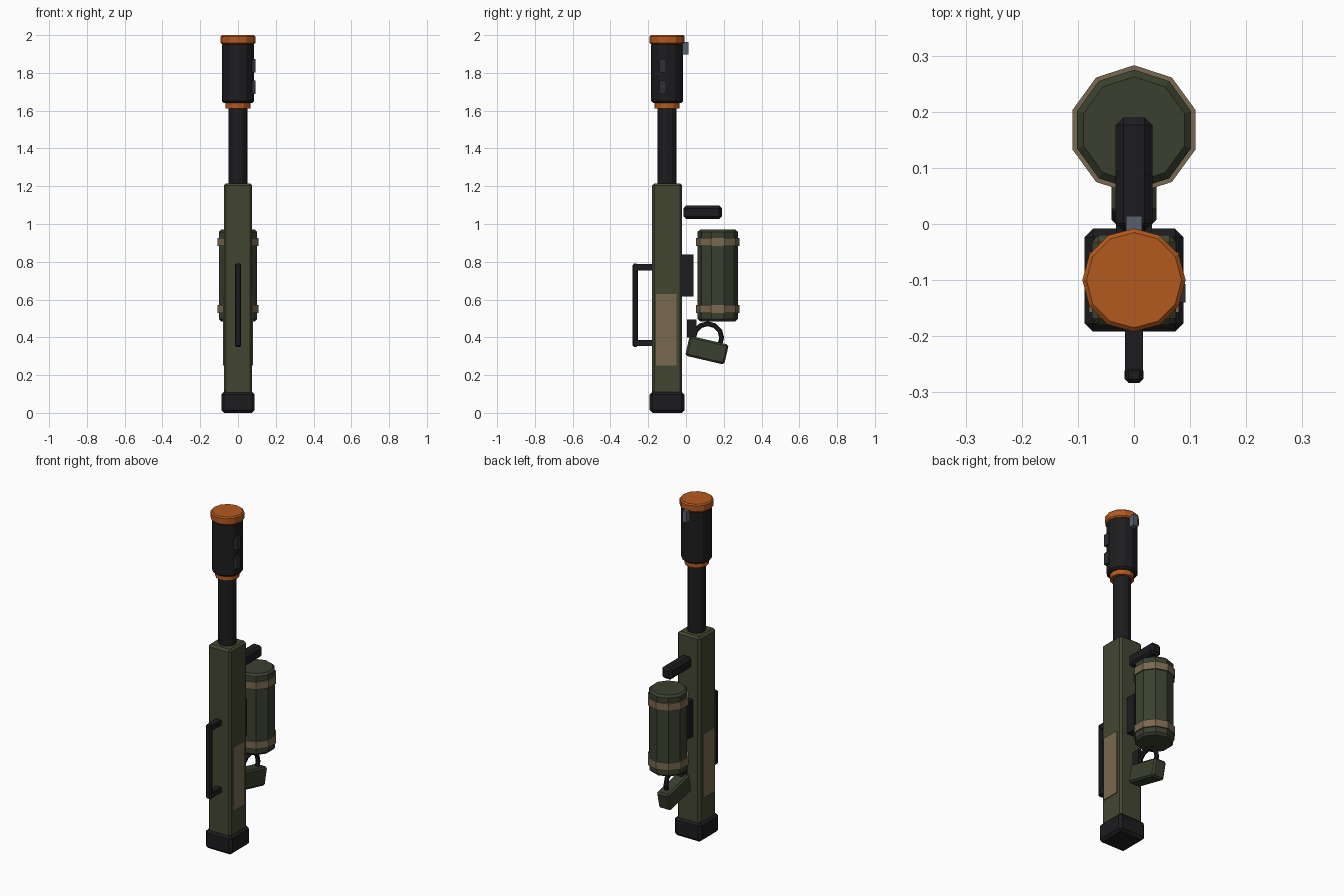
import bpy, math

if "Cube" in bpy.data.objects:
    bpy.data.objects.remove(bpy.data.objects["Cube"])

def material(name, rgb):
    m = bpy.data.materials.new(name)
    m.diffuse_color = (*rgb, 1)
    m.use_nodes = True
    m.node_tree.nodes["Principled BSDF"].inputs["Base Color"].default_value = m.diffuse_color
    return m

OLIVE = material("olive", (0.055, 0.062, 0.031))
DARK_OLIVE = material("dark_olive", (0.042, 0.051, 0.028))
BLACK = material("black", (0.012, 0.012, 0.014))
ORANGE = material("orange", (0.45, 0.10, 0.013))
TAN = material("tan", (0.19, 0.14, 0.08))
SLATE = material("slate", (0.10, 0.12, 0.15))
CHARCOAL = material("charcoal", (0.03, 0.03, 0.034))

def finish(name, mat, bevel):
    ob = bpy.context.object
    ob.name = name
    ob.data.materials.append(mat)
    if bevel:
        mod = ob.modifiers.new("bevel", 'BEVEL')
        mod.width = bevel
        mod.segments = 1
        mod.limit_method = 'ANGLE'
        mod.angle_limit = math.radians(50)
    return ob

def box(name, x, y, z, mat, bevel=0.0):
    """Box from (min, max) ranges on each axis."""
    bpy.ops.mesh.primitive_cube_add(size=1, location=[sum(r) / 2 for r in (x, y, z)])
    ob = bpy.context.object
    ob.scale = [r[1] - r[0] for r in (x, y, z)]
    bpy.ops.object.transform_apply(location=False, rotation=False, scale=True)
    return finish(name, mat, bevel)

def drum(name, radius, y, z, mat, sides=12, bevel=0.0):
    """Upright prism from z[0] to z[1]."""
    bpy.ops.mesh.primitive_cylinder_add(vertices=sides, radius=radius, depth=z[1] - z[0],
                                        location=(0, y, sum(z) / 2))
    return finish(name, mat, bevel)

AXIS_Y = -0.10

# main body and butt cap
box("body", (-0.075, 0.075), (-0.18, -0.02), (0.09, 1.215), OLIVE, 0.012)
box("butt_cap", (-0.088, 0.088), (-0.192, -0.008), (0.0, 0.112), BLACK, 0.015)
for side, s in (("right", 1), ("left", -1)):
    box(f"side_panel_{side}", sorted((s * 0.06, s * 0.08)), (-0.158, -0.05), (0.25, 0.63), TAN)

# barrel and muzzle
drum("barrel", 0.05, AXIS_Y, (1.19, 1.65), BLACK)
drum("muzzle_ring", 0.066, AXIS_Y, (1.612, 1.65), ORANGE)
drum("muzzle_sleeve", 0.084, AXIS_Y, (1.64, 1.96), BLACK, bevel=0.01)
drum("muzzle_cap", 0.092, AXIS_Y, (1.952, 2.0), ORANGE, bevel=0.007)
for i, z in enumerate((1.723, 1.837)):
    box(f"muzzle_tab_{i + 1}", (0.06, 0.092), (-0.14, -0.107), (z - 0.034, z + 0.036), CHARCOAL)
box("rear_bead", (-0.014, 0.014), (-0.04, 0.014), (1.897, 1.963), SLATE)

# front carrying handle
box("front_handle_bar", (-0.017, 0.017), (-0.283, -0.255), (0.35, 0.79), BLACK, 0.007)
for end, z in (("lower", 0.371), ("upper", 0.771)):
    box(f"front_handle_post_{end}", (-0.016, 0.016), (-0.27, -0.17), (z - 0.016, z + 0.016), BLACK)

# canister with straps and its mount
CAN_Y = 0.168
drum("canister", 0.107, CAN_Y, (0.485, 0.97), DARK_OLIVE, 10, 0.012)
for end, z in (("lower", 0.55), ("upper", 0.905)):
    drum(f"canister_strap_{end}", 0.115, CAN_Y, (z - 0.022, z + 0.022), TAN, 10)
box("canister_mount", (-0.032, 0.032), (-0.04, 0.04), (0.617, 0.838), BLACK)

# rear peg above the canister
box("rear_peg", (-0.033, 0.033), (-0.013, 0.19), (1.027, 1.097), BLACK, 0.014)

# tilted grip with trigger guard
grip = box("grip", (-0.04, 0.04), (0.005, 0.217), (0.278, 0.386), DARK_OLIVE, 0.01)
grip.rotation_euler.x = math.radians(-13)
bpy.ops.mesh.primitive_torus_add(major_segments=12, minor_segments=6, major_radius=0.074,
                                 minor_radius=0.013, location=(0, 0.115, 0.398),
                                 rotation=(0, math.pi / 2, 0))
finish("trigger_guard", BLACK, 0)
box("trigger", (-0.015, 0.015), (0.005, 0.056), (0.398, 0.495), BLACK)
